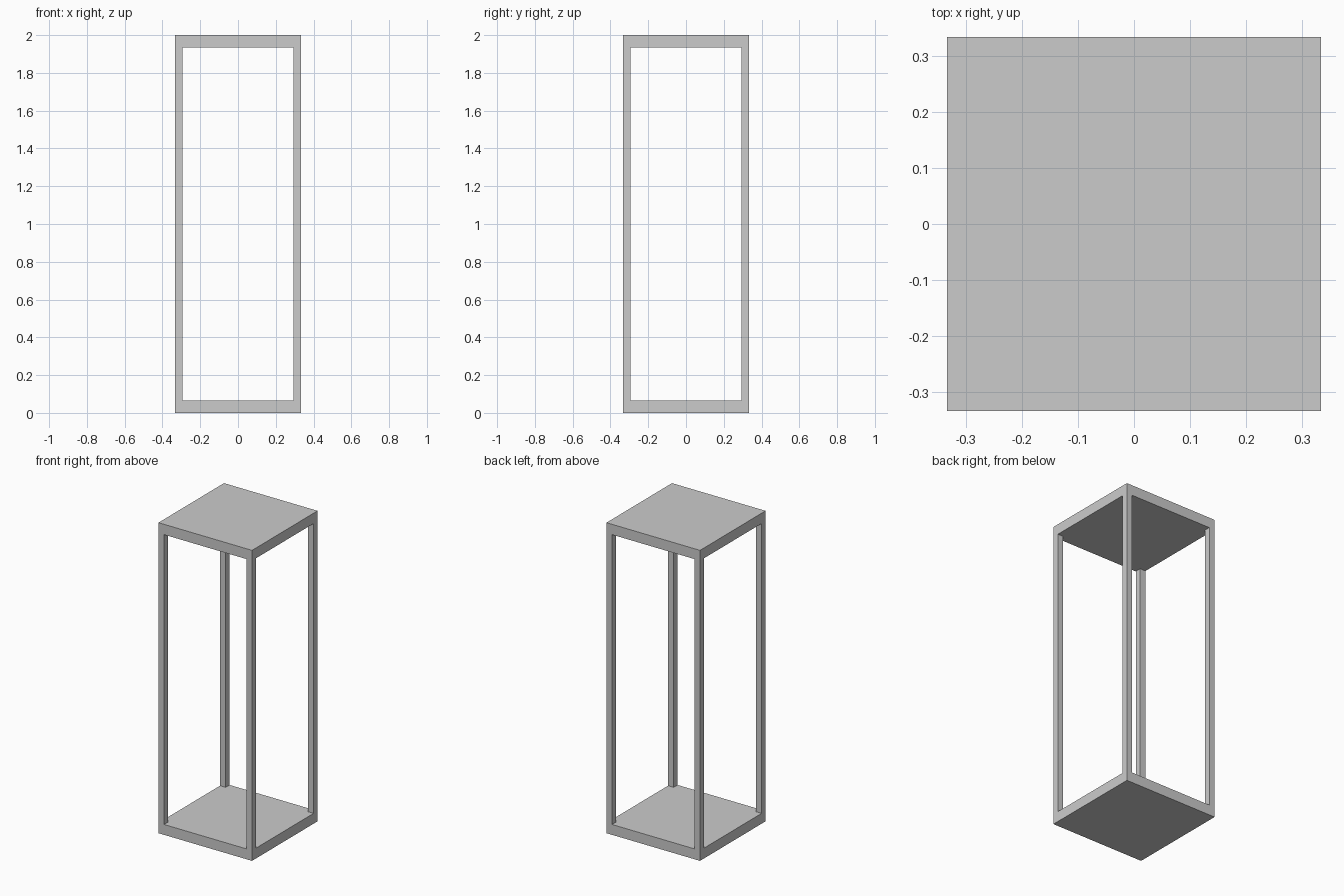
import bpy

if "Cube" in bpy.data.objects:
    bpy.data.objects.remove(bpy.data.objects["Cube"])

HALF = 1 / 3      # half width of the frame
HEIGHT = 2.0
SLAB = 0.0667     # thickness of base and top
POST = 0.04       # width of the square posts


def box(name, size, centre):
    bpy.ops.mesh.primitive_cube_add(size=1, location=centre)
    obj = bpy.context.object
    obj.name = name
    obj.scale = size
    bpy.ops.object.transform_apply(location=False, rotation=False, scale=True)
    return obj


# Base and top slabs
box("base_slab", (2 * HALF, 2 * HALF, SLAB), (0, 0, SLAB / 2))
box("top_slab", (2 * HALF, 2 * HALF, SLAB), (0, 0, HEIGHT - SLAB / 2))

# Four corner posts, flush with the slab edges
offset = HALF - POST / 2
for side, sx in (("left", -1), ("right", 1)):
    for end, sy in (("front", -1), ("back", 1)):
        box(f"{end}_{side}_post", (POST, POST, HEIGHT - 2 * SLAB),
            (sx * offset, sy * offset, HEIGHT / 2))
